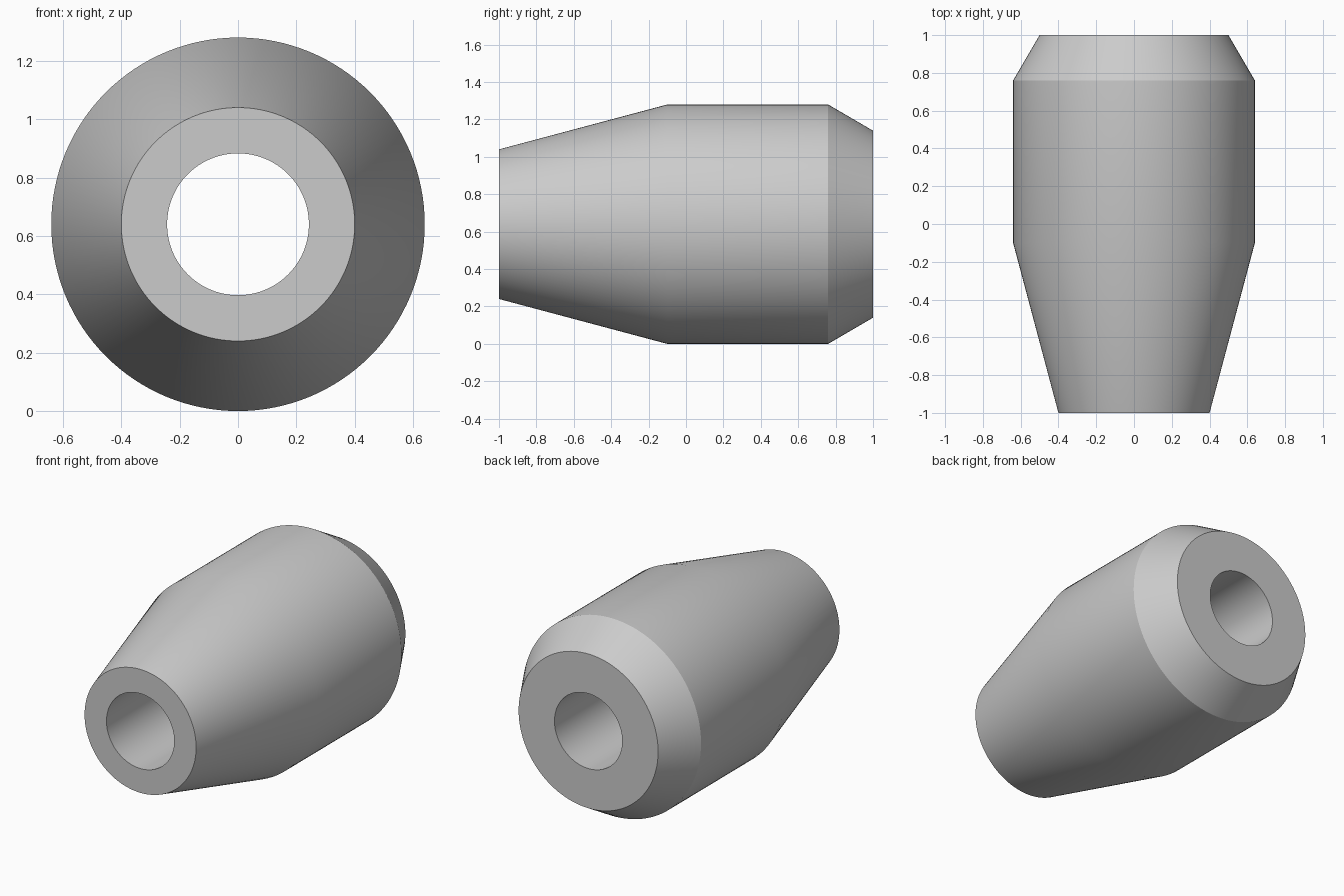
import bpy, bmesh, math
from mathutils import Matrix

cube = bpy.data.objects.get("Cube")
if cube:
    bpy.data.objects.remove(cube, do_unlink=True)

SEGMENTS = 128
RADIUS = 0.64
BORE = 0.243

# Plain grey finish
grey = bpy.data.materials.new("plain grey")
grey.use_nodes = True
colour = (0.6, 0.6, 0.6, 1)
grey.diffuse_color = colour
grey.node_tree.nodes["Principled BSDF"].inputs["Base Color"].default_value = colour

# Closed section as (radius, y): bore, front face, taper, barrel, rear chamfer, back face
section = [(BORE, -1), (0.4, -1), (RADIUS, -0.1), (RADIUS, 0.76), (0.5, 1), (BORE, 1)]

# Sweep the section round the long axis
bm = bmesh.new()
rings = []
for i in range(SEGMENTS):
    turn = Matrix.Rotation(math.tau * i / SEGMENTS, 3, 'Y')
    rings.append([bm.verts.new(turn @ Matrix.Identity(3).col[2] * r
                               + Matrix.Identity(3).col[1] * y) for r, y in section])
for i, ring in enumerate(rings):
    after = rings[(i + 1) % SEGMENTS]
    for j in range(len(section)):
        k = (j + 1) % len(section)
        bm.faces.new((ring[j], after[j], after[k], ring[k]))
bmesh.ops.translate(bm, verts=bm.verts, vec=(0, 0, RADIUS))
bmesh.ops.recalc_face_normals(bm, faces=bm.faces)

mesh = bpy.data.meshes.new("tapered_sleeve")
bm.to_mesh(mesh)
bm.free()
mesh.materials.append(grey)
sleeve = bpy.data.objects.new("tapered_sleeve", mesh)
bpy.context.collection.objects.link(sleeve)

# Smooth the round sides, keep the rims and rear chamfer crisp
bpy.ops.object.select_all(action='DESELECT')
sleeve.select_set(True)
bpy.context.view_layer.objects.active = sleeve
bpy.ops.object.shade_smooth_by_angle(angle=math.radians(25))
